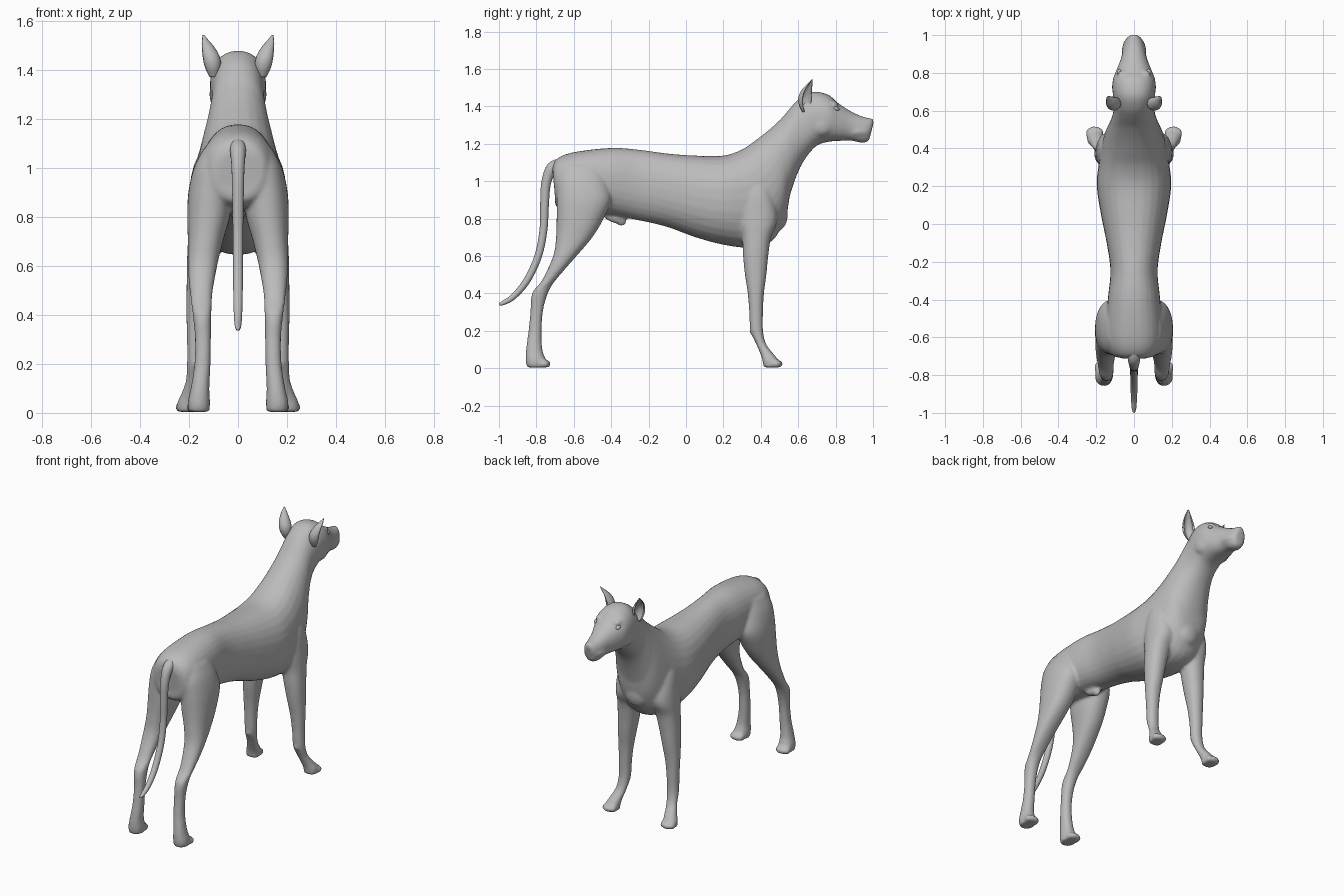
import bpy, bmesh, math
from mathutils import Vector, Matrix

old = bpy.data.objects.get("Cube")
if old:
    bpy.data.objects.remove(old, do_unlink=True)

grey = bpy.data.materials.new("plain grey")
grey.use_nodes = True
grey.diffuse_color = (.5, .5, .5, 1)
grey.node_tree.nodes["Principled BSDF"].inputs["Base Color"].default_value = (.5, .5, .5, 1)


def make_object(name, bm):
    bmesh.ops.recalc_face_normals(bm, faces=bm.faces)
    for face in bm.faces:
        face.smooth = True
    mesh = bpy.data.meshes.new(name)
    bm.to_mesh(mesh)
    bm.free()
    mesh.materials.append(grey)
    obj = bpy.data.objects.new(name, mesh)
    bpy.context.collection.objects.link(obj)
    return obj


def smooth_rows(rows, steps=5):
    """Catmull-Rom interpolation of whole sections."""
    rows = [Vector(r) for r in rows]
    result = []
    for i in range(len(rows) - 1):
        a, b, c, d = rows[max(i - 1, 0)], rows[i], rows[i + 1], rows[min(i + 2, len(rows) - 1)]
        for k in range(steps):
            t = k / steps
            result.append(b + (c - a) * (t / 2) + (a * 2 - b * 5 + c * 4 - d) * (t * t / 2)
                          + (b * 3 - a - c * 3 + d) * (t ** 3 / 2))
    return result + [rows[-1]]


def bridge(bm, rings):
    """Skin a list of point rings and cap both ends."""
    loops = [[bm.verts.new(p) for p in ring] for ring in rings]
    n = len(loops[0])
    for low, high in zip(loops, loops[1:]):
        for j in range(n):
            k = (j + 1) % n
            bm.faces.new((low[j], low[k], high[k], high[j]))
    bm.faces.new(loops[0])
    bm.faces.new(loops[-1])


def loft(bm, rows, side=1, power=.9, n=28):
    """Rows hold two opposite profile points (y, z), the half width and the x centre."""
    rings = []
    for ya, za, yb, zb, width, xc in smooth_rows(rows):
        ring = []
        for j in range(n):
            angle = math.tau * j / n
            c, s = (math.copysign(abs(f(angle)) ** power, f(angle)) for f in (math.cos, math.sin))
            ring.append((side * (xc + width * s), (ya + yb) / 2 + c * (ya - yb) / 2,
                         (za + zb) / 2 + c * (za - zb) / 2))
        rings.append(ring)
    bridge(bm, rings)


def blob(bm, centre, size, turn=0):
    matrix = (Matrix.Translation(centre) @ Matrix.Rotation(turn, 4, "X")
              @ Matrix.Diagonal((*size, 1)))
    bmesh.ops.create_uvsphere(bm, u_segments=20, v_segments=12, radius=1, matrix=matrix)


# Trunk, neck and head: top line, under line, half width
trunk = [
    (-.715, 1.07, -.7, .92, .07), (-.69, 1.12, -.69, .86, .12),
    (-.6, 1.155, -.6, .83, .15), (-.4, 1.178, -.42, .82, .14),
    (-.25, 1.168, -.25, .79, .125), (-.1, 1.148, -.1, .755, .145),
    (.05, 1.137, .05, .7, .175), (.2, 1.137, .2, .66, .197),
    (.3, 1.17, .34, .645, .187), (.38, 1.225, .46, .68, .17),
    (.45, 1.28, .53, .8, .15), (.51, 1.335, .555, .92, .13),
]
head = [
    (.45, 1.28, .53, .8, .14), (.51, 1.335, .555, .92, .13),
    (.56, 1.395, .6, 1.05, .113), (.61, 1.445, .645, 1.13, .107),
    (.68, 1.478, .7, 1.19, .113), (.76, 1.463, .76, 1.21, .113),
    (.81, 1.42, .82, 1.215, .093), (.88, 1.375, .88, 1.217, .068),
    (.94, 1.347, .94, 1.205, .056), (.985, 1.335, .975, 1.215, .042),
    (1.003, 1.315, .99, 1.26, .025),
]
# Legs: back edge, front edge, half width, x centre
front_leg = [
    (.33, 1.05, .42, 1.05, .05, .09), (.3, .95, .46, .95, .075, .11),
    (.28, .8, .49, .8, .08, .12), (.3, .7, .455, .7, .07, .135),
    (.305, .6, .44, .6, .062, .147), (.315, .5, .43, .5, .053, .157),
    (.33, .4, .417, .4, .045, .166), (.338, .3, .412, .3, .038, .17),
    (.345, .2, .412, .2, .036, .172), (.375, .13, .428, .13, .034, .18),
    (.4, .07, .465, .08, .038, .195), (.41, .035, .49, .045, .043, .205),
    (.415, .004, .485, .004, .041, .205),
]
hind_leg = [
    (-.66, 1.08, -.45, 1.08, .05, .09), (-.69, 1, -.42, 1, .08, .1),
    (-.692, .9, -.4, .9, .09, .113), (-.692, .8, -.44, .8, .087, .12),
    (-.695, .7, -.5, .7, .072, .133), (-.71, .6, -.585, .6, .06, .145),
    (-.77, .47, -.655, .52, .047, .15), (-.823, .4, -.725, .43, .039, .147),
    (-.832, .3, -.762, .32, .033, .143), (-.842, .2, -.772, .2, .033, .145),
    (-.855, .1, -.768, .1, .038, .155), (-.857, .04, -.75, .045, .046, .16),
    (-.85, .004, -.75, .004, .043, .16),
]

bm = bmesh.new()
loft(bm, [(*row, 0) for row in trunk])
loft(bm, [(*row, 0) for row in head])
for side in (-1, 1):
    for leg, foot_x, foot_y in ((front_leg, .208, .48), (hind_leg, .163, -.76)):
        loft(bm, leg, side)
        # Four toes per paw, the middle pair further forward
        for k in (-1.5, -.5, .5, 1.5):
            reach = .012 if abs(k) < 1 else 0
            blob(bm, (side * (foot_x + k * .021), foot_y + reach, .023), (.015, .028, .021))
    # Carpal pad, brow, cheek and upper lip
    blob(bm, (side * .172, .35, .2), (.014, .013, .02))
    blob(bm, (side * .062, .785, 1.41), (.026, .03, .016))
    blob(bm, (side * .082, .725, 1.3), (.035, .06, .06))
    blob(bm, (side * .042, .91, 1.265), (.023, .065, .026))
# Nose pad, sheath and breastbone
blob(bm, (0, .985, 1.318), (.026, .02, .02))
blob(bm, (0, -.38, .802), (.027, .065, .026), -.3)
blob(bm, (0, -.345, .778), (.016, .024, .018))
blob(bm, (0, .5, .83), (.08, .045, .09))
body = make_object("body", bm)
remesh = body.modifiers.new("blend parts", "REMESH")
remesh.mode = "VOXEL"
remesh.voxel_size = .009
remesh.use_smooth_shade = True
relax = body.modifiers.new("soften joints", "SMOOTH")
relax.factor = .5
relax.iterations = 6

# Pricked ears: cupped crescent sections that open forward and outward
ear_rows = [
    (.1, .64, 1.37, .018), (.104, .637, 1.41, .034), (.11, .638, 1.45, .037),
    (.122, .648, 1.49, .028), (.134, .663, 1.52, .015), (.141, .675, 1.543, .003),
]
for side, label in ((-1, "right"), (1, "left")):
    bm = bmesh.new()
    rings = []
    for x, y, z, r in smooth_rows(ear_rows):
        arc = [math.radians(225 + a) for a in range(-110, 111, 20)]
        outline = [(a, r) for a in arc] + [(a, r * .72) for a in reversed(arc)]
        rings.append([(side * (x + q * math.cos(a)), y + q * math.sin(a), z) for a, q in outline])
    bridge(bm, rings)
    make_object(label + "_ear", bm)

    # Eye set just under the brow
    bm = bmesh.new()
    blob(bm, (side * .078, .803, 1.388), (.013, .018, .01), -.4)
    make_object(label + "_eye", bm)

# Hanging tail with an upswept tip
tail_rows = [
    (-.66, 1.09, .034), (-.715, 1.07, .032), (-.748, .99, .026), (-.757, .86, .023),
    (-.762, .74, .021), (-.79, .6, .02), (-.85, .47, .019), (-.92, .385, .016),
    (-.975, .35, .012), (-.998, .342, .006),
]
bm = bmesh.new()
path = smooth_rows(tail_rows)
rings = []
for i, (y, z, r) in enumerate(path):
    ahead, behind = path[min(i + 1, len(path) - 1)], path[max(i - 1, 0)]
    along = Vector((0, ahead[0] - behind[0], ahead[1] - behind[1])).normalized()
    across = along.cross(Vector((1, 0, 0)))
    rings.append([Vector((0, y, z)) + r * (Vector((math.cos(a), 0, 0)) + across * math.sin(a))
                  for a in (math.tau * j / 16 for j in range(16))])
bridge(bm, rings)
make_object("tail", bm)
